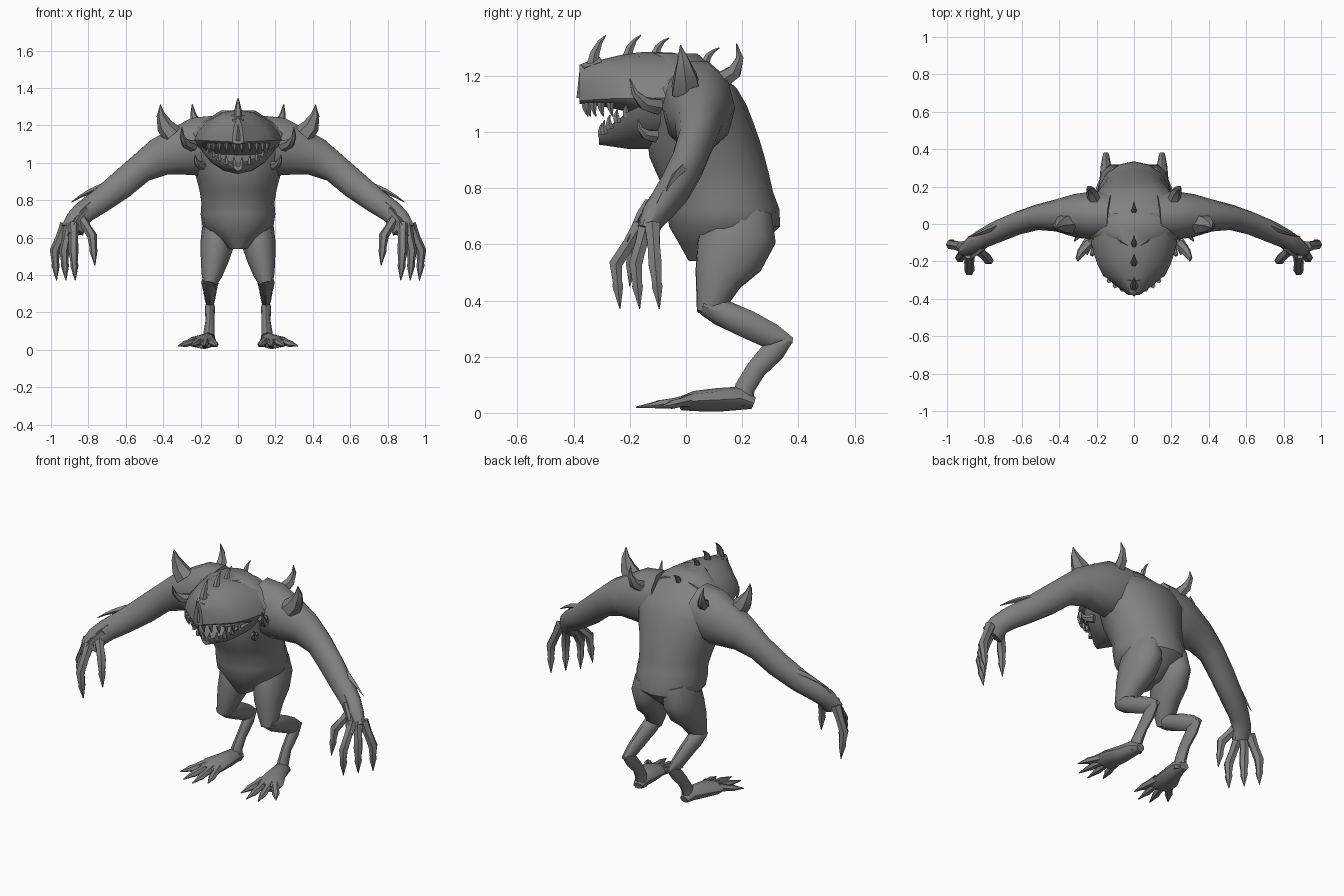
import bpy, bmesh, math
from mathutils import Vector

default_cube = bpy.data.objects.get("Cube")
if default_cube:
    bpy.data.objects.remove(default_cube, do_unlink=True)

GREY = (.22, .22, .22, 1)
skin = bpy.data.materials.new("grey_hide")
skin.use_nodes = True
skin.diffuse_color = GREY
skin.node_tree.nodes["Principled BSDF"].inputs["Base Color"].default_value = GREY


def loft(name, rings, mirror, angle):
    """Skin a list of equal-sized rings and cap both ends."""
    bm = bmesh.new()
    rows = [[bm.verts.new(point) for point in ring] for ring in rings]
    for lower, upper in zip(rows, rows[1:]):
        for i in range(len(lower)):
            bm.faces.new((lower[i - 1], lower[i], upper[i], upper[i - 1]))
    bm.faces.new(rows[0])
    bm.faces.new(rows[-1])
    bmesh.ops.recalc_face_normals(bm, faces=bm.faces)
    mesh = bpy.data.meshes.new(name)
    bm.to_mesh(mesh)
    bm.free()
    mesh.materials.append(skin)
    obj = bpy.data.objects.new(name, mesh)
    bpy.context.collection.objects.link(obj)
    bpy.ops.object.select_all(action="DESELECT")
    obj.select_set(True)
    bpy.context.view_layer.objects.active = obj
    bpy.ops.object.shade_smooth_by_angle(angle=math.radians(angle))
    if mirror:
        obj.modifiers.new("Mirror", "MIRROR")


def circle(sides):
    """Cosine and sine pairs around a circle."""
    angles = [math.tau * k / sides for k in range(sides)]
    return [(math.cos(a), math.sin(a)) for a in angles]


def tube(name, path, wide, deep=None, side_axis="X", sides=8, mirror=True, angle=45):
    """Sweep an ellipse along a path; wide is measured along the side axis."""
    points = [Vector(p) for p in path]
    last = len(points) - 1
    rings = []
    for i, (point, w, d) in enumerate(zip(points, wide, deep or wide)):
        along = (points[min(i + 1, last)] - points[max(i - 1, 0)]).normalized()
        across = Vector([axis == side_axis for axis in "XYZ"])
        across = (across - along * across.dot(along)).normalized()
        out = along.cross(across)
        rings.append([point + across * w * c + out * d * s for c, s in circle(sides)])
    loft(name, rings, mirror, angle)


def spike(name, base, bend, tip, radius, sides=6, mirror=True):
    """Curved horn, shard or tooth; bend and tip are offsets from the base."""
    base, bend, tip = Vector(base), Vector(bend), Vector(tip)
    steps = (0, .35, .7, 1)
    path = [base + bend * 2 * f * (1 - f) + tip * f * f for f in steps]
    sizes = [max(radius * (1 - f ** 1.5), .002) for f in steps]
    axis = "Y" if abs(tip.normalized().x) > .8 else "X"
    tube(name, path, sizes, side_axis=axis, sides=sides, mirror=mirror)


def curve(values, f):
    """Smooth value through evenly spaced keys."""
    s = f * (len(values) - 1)
    i = min(int(s), len(values) - 2)
    t = s - i
    b, c = values[i], values[i + 1]
    a, d = values[max(i - 1, 0)], values[min(i + 2, len(values) - 1)]
    return b + t * (c - a + t * (2*a - 5*b + 4*c - d + t * (3*b - a - 3*c + d))) / 2


# Torso: pelvis, belly, chest and hunched back
BACK = (.2, .335, .31, .28, .24, .18, .04)
FRONT = (.01, -.06, -.075, -.13, -.14, -.15, -.12)
GIRTH = (.05, .19, .195, .22, .26, .28, .09)
rings = []
for step in range(13):
    f = step / 12
    back, front, girth = (curve(keys, f) for keys in (BACK, FRONT, GIRTH))
    rings.append([(girth * c, (back + front + (back - front) * s) / 2, .54 + .74 * f)
                  for c, s in circle(16)])
loft("torso", rings, False, 45)


def skull(name, start, end, steps, width, top, middle, bottom, lip):
    """Upright sections from back to front; lip raises the sides of the mouth rim."""
    rings = []
    for step in range(steps + 1):
        f = step / steps
        w, t, m, b = (curve(keys, f) for keys in (width, top, middle, bottom))
        rings.append([(w * c, start + (end - start) * f,
                       m + (s ** 1.3 * (t - m) if s > 0 else s * (m - b)) + lip * w * c * c)
                      for c, s in circle(16)])
    loft(name, rings, False, 35)


# Head: wide skull with a blunt snout, over a scooped jaw
skull("head", .06, -.38, 8, width=(.25, .24, .225, .2, .15, .03),
      top=(1.26, 1.28, 1.285, 1.28, 1.26, 1.24), middle=(1.11, 1.11),
      bottom=(.98, 1, 1.03, 1.07, 1.09, 1.1), lip=.05)
skull("lower_jaw", 0, -.31, 6, width=(.22, .21, .18, .03), top=(1.04, 1.01, .975, .98),
      middle=(1.05, 1.03, 1, .985), bottom=(.93, .94, .94, .955), lip=.4)
tube("snout_ridge", [(0, -.3, 1.25), (0, -.36, 1.23), (0, -.38, 1.12)],
     (.04, .03, .01), (.02, .02, .01), sides=4, mirror=False, angle=20)

# Teeth along both rims
for i in range(5):
    a = .12 + .26 * i
    x, y = .17 * math.sin(a), -.15 * math.cos(a)
    spike(f"upper_tooth_{i}", (x, y - .21, 1.105), (0, 0, -.03), (0, .01, -.05), .014, sides=5)
    rim = .98 + 3 * x * x
    spike(f"lower_tooth_{i}", (x, y - .15, rim), (0, -.01, .03), (0, 0, .05), .014, sides=5)

# Spine horns down the midline, leaning back
for i, (y, z, height) in enumerate([(-.335, 1.23, .115), (-.21, 1.265, .08),
                                    (-.11, 1.275, .06), (.07, 1.25, .05)]):
    spike(f"spine_horn_{i}", (0, y, z), (0, .01, height * .7), (0, .05, height),
          .01 + height / 8, mirror=False)

# Paired horns on shoulders, back and cheeks
spike("shoulder_horn", (.35, 0, 1.15), (.07, 0, .06), (.065, -.02, .16), .058)
spike("back_horn", (.21, .12, 1.18), (.03, .1, .04), (.035, .06, .135), .036)
spike("cheek_horn", (.24, -.1, 1.09), (.07, -.08, 0), (.06, -.1, .1), .032)
spike("jaw_horn", (.19, -.11, .985), (.04, -.06, 0), (.04, -.06, .06), .025)

# Arms: heavy shoulder and forearm running down to the palm
tube("arm", [(.12, .04, 1.1), (.22, .045, 1.085), (.32, .045, 1.06), (.42, .045, 1.03),
             (.52, .035, .97), (.62, .005, .885), (.73, -.04, .8), (.81, -.08, .745),
             (.86, -.115, .7), (.885, -.145, .64)],
     (.13, .13, .115, .085, .068, .062, .06, .052, .047, .035),
     (.16, .165, .135, .108, .082, .08, .07, .064, .06, .065), side_axis="Y", sides=10)


def finger(name, knuckle, joint, tip):
    """Finger with a swollen joint and a long claw."""
    k, j, t = Vector(knuckle), Vector(joint), Vector(tip)
    tube(name, [k, k.lerp(j, .5), j, j.lerp(t, .4), j.lerp(t, .5), t],
         (.032, .025, .027, .019, .022, .002), sides=6)


# Fingers fan from the outside inwards
for i, name in enumerate(("outer", "middle", "inner")):
    finger(name + "_finger", (.92 - .02 * i, -.12 - .02 * i, .67),
           (.98 - .05 * i, -.11 - .07 * i, .53), (.97 - .05 * i, -.095 - .07 * i, .37))
finger("thumb", (.84, -.13, .7), (.78, -.19, .61), (.765, -.2, .45))

# Forearm shards lying along the skin
for i in range(5):
    reach = Vector((.16 - .015 * i, -.06 - .005 * i, -.08 - .015 * i))
    spike(f"forearm_shard_{i}", (.73 + .02 * i, -.01 - .03 * i, .87 - .03 * i),
          reach / 2 + Vector((.01, -.01, .01)), reach, .018, sides=4)

# Legs: thigh, backward shin and raised heel
tube("thigh", [(.09, .2, .72), (.1, .19, .64), (.112, .155, .56), (.125, .115, .48),
               (.14, .092, .4), (.15, .07, .35)],
     (.08, .093, .09, .075, .056, .036), (.11, .14, .13, .09, .06, .035), sides=10)
tube("shin", [(.15, .06, .38), (.15, .12, .36), (.15, .22, .315), (.15, .31, .27), (.15, .38, .257)],
     (.04, .046, .036, .028, .014), (.03, .048, .05, .046, .01))
tube("hock", [(.15, .365, .265), (.15, .315, .225), (.15, .25, .155), (.155, .21, .09), (.155, .2, .025)],
     (.018, .027, .024, .03, .034), (.02, .042, .036, .036, .036))
tube("foot", [(.155, .24, .035), (.16, .19, .052), (.175, .11, .046), (.195, .03, .042), (.2, -.02, .033)],
     (.028, .042, .056, .078, .065), (.022, .042, .042, .036, .024))

# Toes fan out from the foot and end in flat claws
for i, name in enumerate(("outer", "second", "third", "inner")):
    base = Vector((.235 - .03 * i, .02, .045))
    tip = Vector((.32 - .07 * i, .03 * (i - 1.7) ** 2 - .18, .02))
    tube(name + "_toe", [base.lerp(tip, f) for f in (0, .35, .6, .68, 1)],
         (.026, .02, .022, .017, .003), (.026, .018, .017, .013, .003), sides=6)
